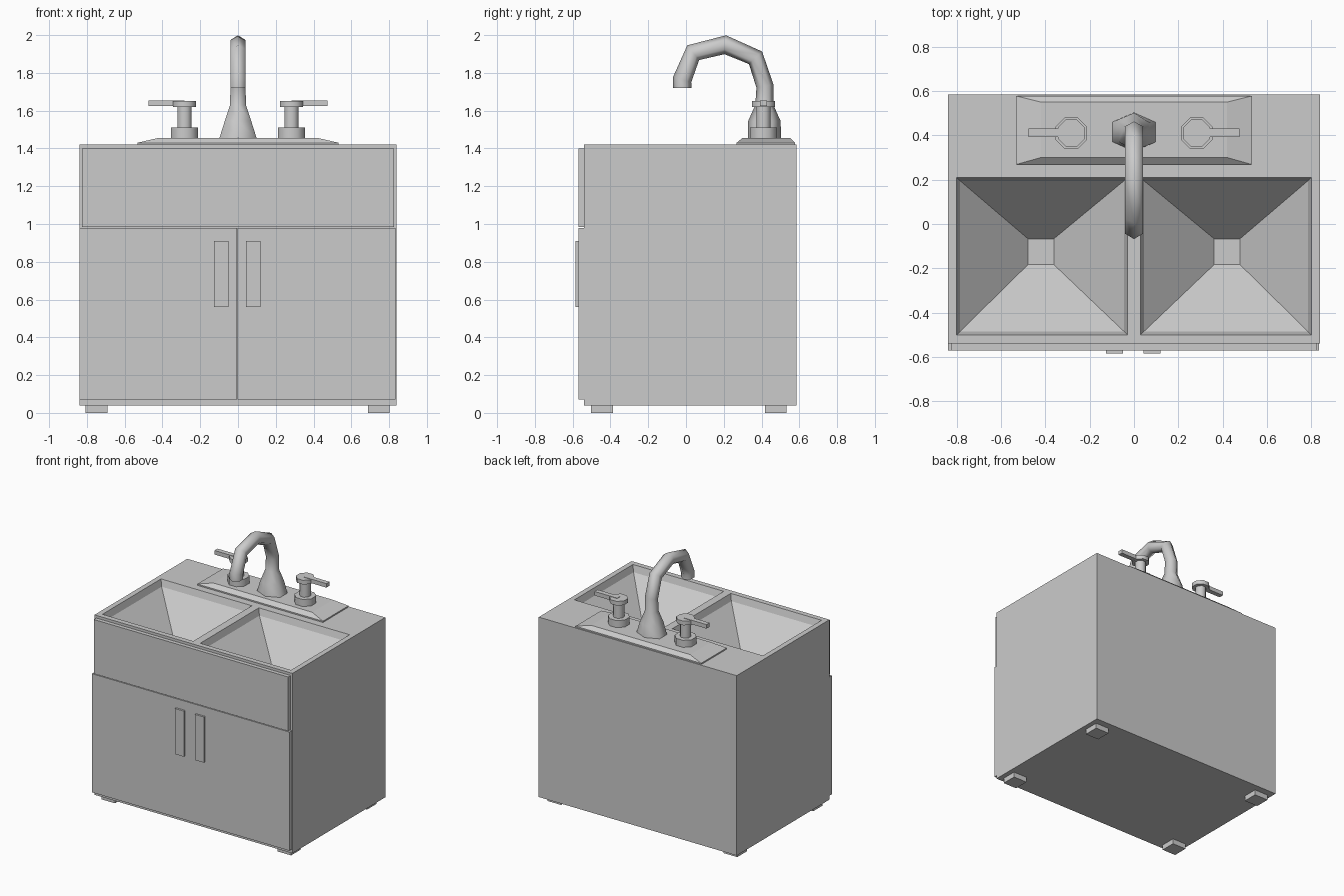
import bpy, bmesh
from math import radians, cos, sin, pi
from mathutils import Vector

if "Cube" in bpy.data.objects:
    bpy.data.objects.remove(bpy.data.objects["Cube"])


def finish(name, bm, smooth=None):
    bmesh.ops.recalc_face_normals(bm, faces=bm.faces)
    me = bpy.data.meshes.new(name)
    bm.to_mesh(me)
    bm.free()
    ob = bpy.data.objects.new(name, me)
    bpy.context.collection.objects.link(ob)
    if smooth:
        bpy.ops.object.select_all(action='DESELECT')
        ob.select_set(True)
        bpy.context.view_layer.objects.active = ob
        bpy.ops.object.shade_smooth_by_angle(angle=radians(smooth))
    return ob


def loft(name, rings, smooth=None):
    """Skin a closed solid through rings of equal point count."""
    bm = bmesh.new()
    loops = [[bm.verts.new(p) for p in r] for r in rings]
    n = len(loops[0])
    for a, b in zip(loops, loops[1:]):
        for i in range(n):
            j = (i + 1) % n
            bm.faces.new((a[i], a[j], b[j], b[i]))
    bm.faces.new(loops[0])
    bm.faces.new(loops[-1])
    return finish(name, bm, smooth)


def rect(x0, x1, y0, y1, z):
    return [(x0, y0, z), (x1, y0, z), (x1, y1, z), (x0, y1, z)]


def box(name, x0, x1, y0, y1, z0, z1):
    return loft(name, [rect(x0, x1, y0, y1, z0), rect(x0, x1, y0, y1, z1)])


def turned(name, x, y, profile, sides=8):
    """Faceted lathe: profile is (radius, z) pairs."""
    ang = [2 * pi * (i + 0.5) / sides for i in range(sides)]
    return loft(name, [[(x + r * cos(a), y + r * sin(a), z) for a in ang]
                       for r, z in profile], 50)


# Cabinet with two funnel basins sunk into its top
xs = [-0.84, -0.80, -0.03, 0.03, 0.80, 0.84]
ys = [-0.54, -0.50, 0.21, 0.585]
TOP, BASE, DRAIN = 1.42, 0.04, 1.07
bm = bmesh.new()
grid = [[bm.verts.new((x, y, TOP)) for x in xs] for y in ys]
basins = []
for j in range(3):
    for i in range(5):
        f = bm.faces.new((grid[j][i], grid[j][i + 1], grid[j + 1][i + 1], grid[j + 1][i]))
        if j == 1 and i in (1, 3):
            basins.append(f)
rim = [e for e in bm.edges if e.is_boundary]
skirt = bmesh.ops.extrude_edge_only(bm, edges=rim)['geom']
for v in (g for g in skirt if isinstance(g, bmesh.types.BMVert)):
    v.co.z = BASE
bmesh.ops.holes_fill(bm, edges=[e for e in bm.edges if e.is_boundary])
for f in basins:
    # short upright lip, then slopes running to a square drain
    bmesh.ops.inset_region(bm, faces=[f], thickness=0.015, use_even_offset=True)
    for v in f.verts:
        v.co.z = TOP - 0.05
    c = f.calc_center_median()
    bmesh.ops.inset_region(bm, faces=[f], thickness=0.01)
    cx = 0.42 if c.x > 0 else -0.42
    for v in f.verts:
        v.co = Vector((cx + (0.058 if v.co.x > c.x else -0.058),
                       -0.125 + (0.058 if v.co.y > c.y else -0.058), DRAIN))
finish("sink_cabinet", bm)

# Apron panel, doors, handles
box("apron_panel", -0.825, 0.825, -0.57, -0.53, 0.985, 1.40)
box("left_door", -0.84, -0.006, -0.57, -0.53, 0.07, 0.98)
box("right_door", -0.002, 0.835, -0.57, -0.53, 0.07, 0.98)
box("left_handle", -0.127, -0.05, -0.585, -0.565, 0.56, 0.91)
box("right_handle", 0.043, 0.12, -0.585, -0.565, 0.56, 0.91)

# Feet
for x in (-0.75, 0.745):
    for y in (-0.445, 0.475):
        box("foot", x - 0.058, x + 0.058, y - 0.058, y + 0.058, 0, 0.05)

# Tap mounting plate with sloped edges
loft("tap_plate", [rect(-0.533, 0.533, 0.268, 0.578, 1.41),
                   rect(-0.533, 0.533, 0.268, 0.578, 1.43),
                   rect(-0.42, 0.42, 0.30, 0.55, 1.456)])

# Hot and cold taps
for side, s in (("left", -1), ("right", 1)):
    x = 0.283 * s
    turned(side + "_tap", x, 0.41,
           [(0.077, 1.45), (0.077, 1.51), (0.04, 1.51), (0.04, 1.62),
            (0.066, 1.62), (0.066, 1.652)])
    x0, x1 = sorted((x, 0.475 * s))
    box(side + "_lever", x0, x1, 0.393, 0.43, 1.624, 1.655)

# Gooseneck spout: hexagonal tube swept along (y, z) with (half-width x, in-plane radius)
path = [(0.415, 1.45, 0.10, 0.088), (0.415, 1.545, 0.07, 0.086),
        (0.415, 1.63, 0.042, 0.048), (0.418, 1.73, 0.04, 0.046),
        (0.368, 1.88, 0.04, 0.048), (0.208, 1.949, 0.04, 0.050),
        (0.038, 1.907, 0.04, 0.050), (-0.02, 1.765, 0.04, 0.050),
        (-0.02, 1.72, 0.04, 0.048)]
rings = []
for k, (y, z, w, r) in enumerate(path):
    a, b = path[max(k - 1, 0)], path[min(k + 1, len(path) - 1)]
    t = Vector((b[0] - a[0], b[1] - a[1])).normalized()
    rings.append([(w / cos(pi / 6) * sin(q), y + r * cos(q) * t.y, z - r * cos(q) * t.x)
                  for q in (i * pi / 3 for i in range(6))])
loft("spout", rings, 65)
